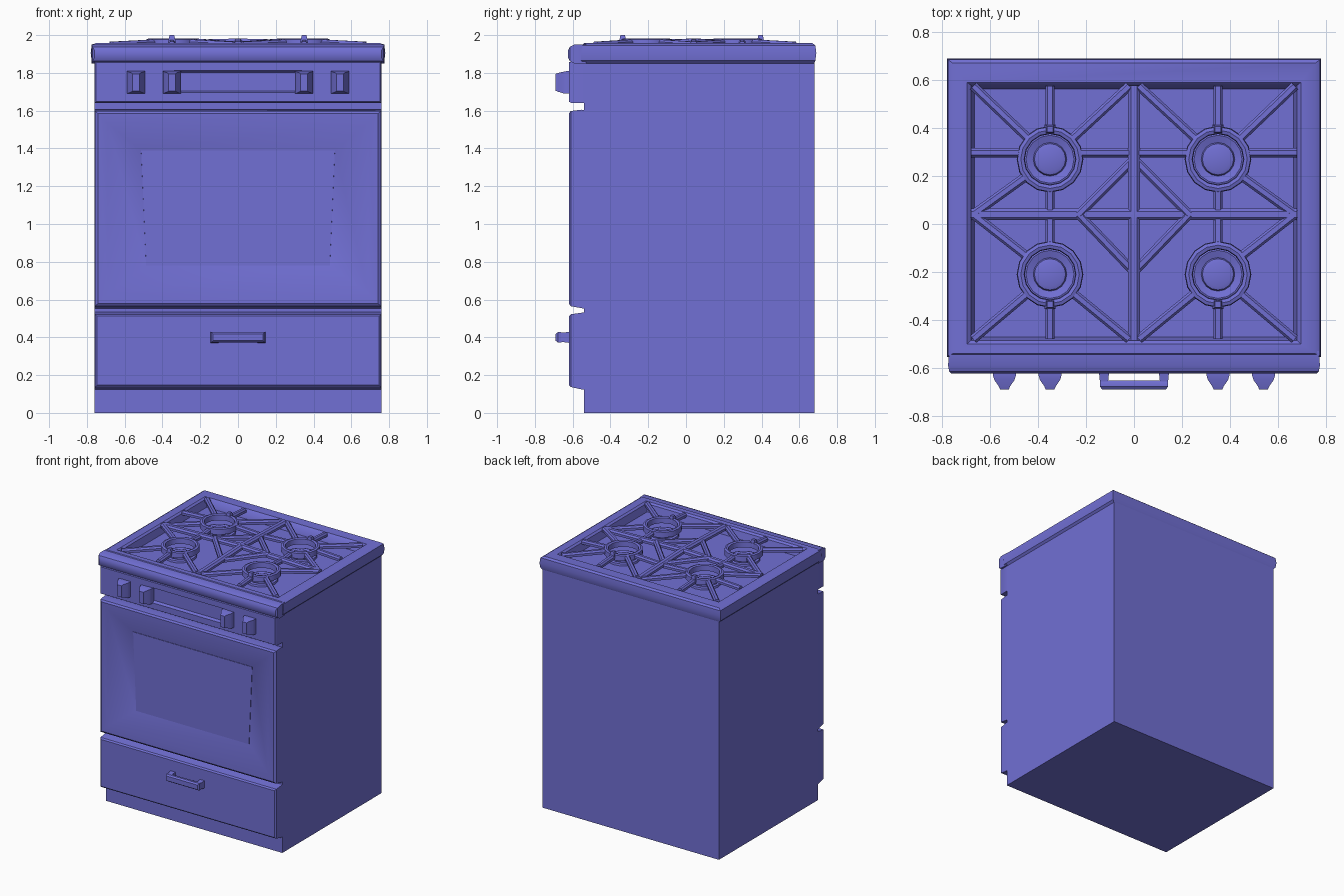
import bpy, bmesh, math
from mathutils import Vector

if "Cube" in bpy.data.objects:
    bpy.data.objects.remove(bpy.data.objects["Cube"])

enamel = bpy.data.materials.new("blue enamel")
enamel.diffuse_color = (0.165, 0.16, 0.66, 1)
enamel.use_nodes = True
enamel.node_tree.nodes["Principled BSDF"].inputs["Base Color"].default_value = enamel.diffuse_color


def finish(name, bm, mirror=False):
    bmesh.ops.recalc_face_normals(bm, faces=bm.faces)
    me = bpy.data.meshes.new(name)
    bm.to_mesh(me)
    bm.free()
    ob = bpy.data.objects.new(name, me)
    bpy.context.collection.objects.link(ob)
    me.materials.append(enamel)
    if mirror:
        ob.modifiers.new("mirror", 'MIRROR').use_mirror_merge = False
    bpy.ops.object.select_all(action='DESELECT')
    ob.select_set(True)
    bpy.context.view_layer.objects.active = ob
    bpy.ops.object.shade_smooth_by_angle(angle=math.radians(32))
    return ob


def skin(bm, rings):
    """Join rings of points into a closed skin with capped ends."""
    vs = [[bm.verts.new(p) for p in r] for r in rings]
    n = len(vs[0])
    for a, b in zip(vs, vs[1:]):
        for i in range(n):
            bm.faces.new((a[i], a[(i + 1) % n], b[(i + 1) % n], b[i]))
    bm.faces.new(vs[0])
    bm.faces.new(vs[-1])


def loft(name, rects, axis, cx=0, mirror=False):
    """Rects are (half width, low, high, position along axis, top width scale)."""
    rings = []
    for r in rects:
        w, lo, hi, h = r[:4]
        k = r[4] if len(r) > 4 else 1
        pts = [(-w, lo), (w, lo), (w * k, hi), (-w * k, hi)]
        rings.append([(cx + x, a, h) if axis == 'z' else (cx + x, h, a) for x, a in pts])
    bm = bmesh.new()
    skin(bm, rings)
    return finish(name, bm, mirror)


def bar(bm, p, q, w=0.019, h=0.03):
    """Grate bar with a rounded top, from p to q (centre of the top)."""
    p, q = Vector(p), Vector(q)
    side = (q - p).cross(Vector((0, 0, 1))).normalized()
    prof = [(-w, -h), (w, -h), (w, -h * .4), (w * .5, 0), (-w * .5, 0), (-w, -h * .4)]
    skin(bm, [[e + side * s + Vector((0, 0, z)) for s, z in prof] for e in (p, q)])


# cabinet
loft("cabinet", [(.76, -.54, .68, 0), (.76, -.54, .68, 1.865)], 'z')

# cooktop tray with recessed floor
loft("cooktop", [(.755, -.55, .675, 1.845), (.775, -.555, .685, 1.865),
                 (.78, -.555, .69, 1.905), (.775, -.55, .685, 1.945),
                 (.755, -.54, .67, 1.957), (.695, -.5, .59, 1.957),
                 (.68, -.485, .578, 1.945), (.665, -.47, .563, 1.89)], 'z')

# rounded nosing along the front of the cooktop
loft("front_nosing", [(.77, 1.85, 1.952, -.53), (.775, 1.85, 1.95, -.59),
                      (.77, 1.862, 1.938, -.615), (.76, 1.88, 1.92, -.624)], 'y')

# control panel with recessed display strip
loft("control_panel", [(.76, 1.64, 1.86, -.53), (.76, 1.64, 1.86, -.605),
                       (.752, 1.648, 1.856, -.62), (.34, 1.695, 1.812, -.62),
                       (.332, 1.705, 1.802, -.598)], 'y')

# oven door, funnel-shaped frame sinking to the window
loft("oven_door", [(.76, .55, 1.6, -.53), (.76, .555, 1.605, -.555),
                   (.757, .565, 1.598, -.61), (.742, .578, 1.585, -.62),
                   (.69, .63, 1.535, -.617),
                   (.487, .78, 1.39, -.556, 1.055)], 'y')
# window pane
loft("oven_window", [(.487, .78, 1.39, -.55, 1.055), (.486, .781, 1.389, -.559, 1.055)], 'y')

# storage drawer
loft("storage_drawer", [(.76, .125, .535, -.53), (.76, .125, .53, -.555),
                        (.757, .137, .522, -.61), (.747, .147, .512, -.62)], 'y')

# drawer handle: two posts and a grip
loft("handle_post", [(.022, .37, .43, -.61), (.015, .378, .422, -.675)], 'y', .125, True)
loft("drawer_handle", [(.138, .378, .422, -.652), (.142, .373, .427, -.662),
                       (.142, .373, .427, -.678), (.132, .382, .418, -.69)], 'y')

# knobs
for nm, x in (("inner_knob", .35), ("outer_knob", .54)):
    loft(nm, [(.046, 1.69, 1.81, -.59), (.048, 1.69, 1.81, -.63), (.042, 1.692, 1.806, -.65),
              (.024, 1.7, 1.8, -.676), (.018, 1.705, 1.795, -.69)], 'y', x, True)

# cast grates: ring over each burner with radiating bars, mirrored
EDGE, HIGH = 1.965, 1.982
MID, CX, R = .04, .35, .122
bm = bmesh.new()
for cy, far in ((.27, .575), (-.21, -.48)):
    c = Vector((CX, cy, HIGH))
    # ring
    n = 16
    prof = [(R - .017, -.045), (R + .017, -.045), (R + .014, -.005), (R, 0), (R - .014, -.005)]
    rows = [[bm.verts.new(c + Vector((r * math.cos(t), r * math.sin(t), z))) for r, z in prof]
            for t in (2 * math.pi * i / n for i in range(n))]
    for i in range(n):
        a, b = rows[i], rows[(i + 1) % n]
        for j in range(len(prof)):
            k = (j + 1) % len(prof)
            bm.faces.new((a[j], b[j], b[k], a[k]))
    # radiating bars
    ends = [(CX, far), (CX, MID), (.67, far), (.02, far), (.67, MID)]
    if cy > 0:
        ends += [(.68, .297), (0, .297)]
    for ex, ey in ends:
        e = Vector((ex, ey, EDGE))
        start = Vector((CX, ey if abs(ey - .297) < .001 else cy, HIGH))
        d = (e - start).normalized()
        bar(bm, start + d * R, e)
# cross bar and centre diamond
bar(bm, (0, MID, HIGH), (.68, MID, EDGE), .024)
for y in (-.2, .27):
    bar(bm, (.23, MID, HIGH), (0, y, EDGE))
finish("burner_grates", bm, True)

# centre spine of the grates
bm = bmesh.new()
bar(bm, (0, -.485, EDGE), (0, MID, HIGH), .026)
bar(bm, (0, MID, HIGH), (0, .578, EDGE), .026)
finish("grate_spine", bm)

# raised grate tips at the ring crossings
for nm, y in (("rear_grate_tip", .395), ("front_grate_tip", -.335)):
    loft(nm, [(.022, y - .02, y + .02, 1.96), (.012, y - .012, y + .012, 2.0)], 'z', CX, True)

# burners
for nm, cy in (("rear_burner", .27), ("front_burner", -.21)):
    bm = bmesh.new()
    skin(bm, [[(CX + r * math.cos(t), cy + r * math.sin(t), z)
               for t in (2 * math.pi * i / 16 for i in range(16))]
              for r, z in ((.12, 1.88), (.115, 1.905), (.1, 1.91), (.07, 1.9), (.065, 1.915), (.05, 1.92))])
    finish(nm, bm, True)
